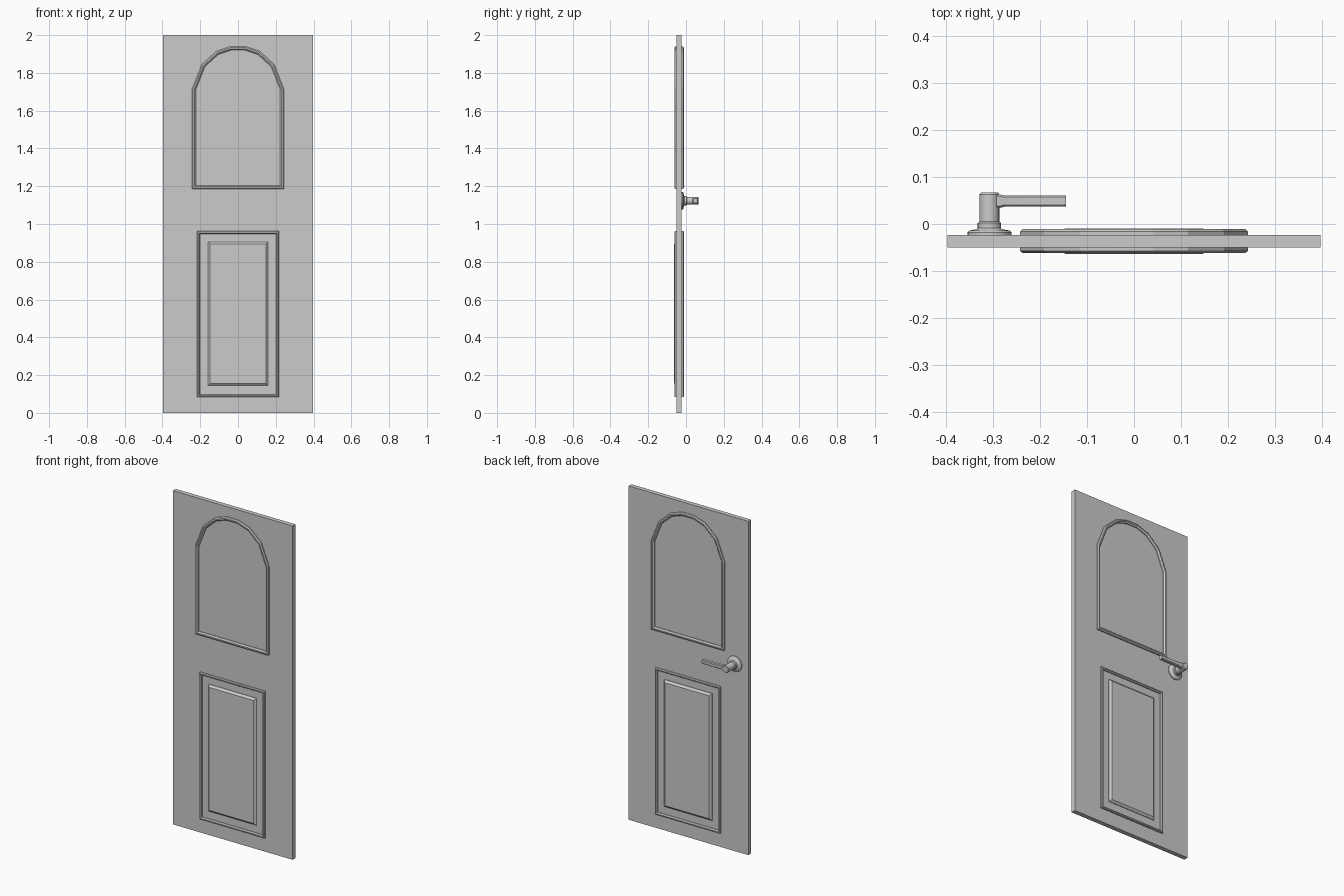
import bpy, bmesh, math
from mathutils import Vector

if "Cube" in bpy.data.objects:
    bpy.data.objects.remove(bpy.data.objects["Cube"])

BACK, FRONT = -0.023, -0.050      # slab faces in y


def finish(name, bm, smooth=False):
    bmesh.ops.remove_doubles(bm, verts=bm.verts, dist=1e-5)
    bmesh.ops.recalc_face_normals(bm, faces=bm.faces)
    me = bpy.data.meshes.new(name)
    bm.to_mesh(me)
    bm.free()
    ob = bpy.data.objects.new(name, me)
    bpy.context.collection.objects.link(ob)
    if smooth:
        bpy.context.view_layer.objects.active = ob
        ob.select_set(True)
        bpy.ops.object.shade_smooth_by_angle(angle=math.radians(35))
        ob.select_set(False)
    return ob


def box(name, x0, x1, y0, y1, z0, z1):
    bm = bmesh.new()
    bmesh.ops.create_cube(bm, size=1)
    for v in bm.verts:
        v.co = Vector(((x0 + x1) / 2 + v.co.x * (x1 - x0),
                       (y0 + y1) / 2 + v.co.y * (y1 - y0),
                       (z0 + z1) / 2 + v.co.z * (z1 - z0)))
    return finish(name, bm)


def inset(pts, d):
    # mitred inset of a counter-clockwise outline
    out = []
    for i, p in enumerate(pts):
        p = Vector(p)
        a = (p - Vector(pts[i - 1])).normalized()
        b = (Vector(pts[(i + 1) % len(pts)]) - p).normalized()
        na, nb = Vector((-a.y, a.x)), Vector((-b.y, b.x))
        out.append(p + (na + nb) * d / (1 + na.dot(nb)))
    return out


def relief(name, pts, profile, cap=False):
    # sweeps (inset, height) profile round an outline on one door face
    for side, y, s in (("front", FRONT, -1), ("back", BACK, 1)):
        bm = bmesh.new()
        rings = [[bm.verts.new((p.x, y + s * h, p.y)) for p in inset(pts, d)]
                 for d, h in profile]
        n = len(pts)
        if not cap:
            rings.append(rings[0])
        for r, q in zip(rings, rings[1:]):
            for i in range(n):
                j = (i + 1) % n
                bm.faces.new((r[i], r[j], q[j], q[i]))
        if cap:
            bm.faces.new(rings[-1])
        finish(f"{name}_{side}", bm)


def rect(w, z0, z1):
    return [(-w, z0), (w, z0), (w, z1), (-w, z1)]


# door slab
box("door_slab", -0.397, 0.397, FRONT, BACK, 0, 2)

# arched upper moulding
right = [(0.243, 1.715), (0.192, 1.845), (0.115, 1.915), (0.04, 1.94)]
arch = [(-0.243, 1.185), (0.243, 1.185)] + right + [(-x, z) for x, z in reversed(right)]
relief("upper_moulding", arch,
       [(0, 0), (0, 0.007), (0.006, 0.012), (0.013, 0.012), (0.02, 0.005), (0.02, 0)])

# lower frame moulding and raised panel
relief("lower_moulding", rect(0.217, 0.083, 0.963),
       [(0, 0), (0, 0.007), (0.004, 0.012), (0.01, 0.012), (0.015, 0.005), (0.015, 0)])
relief("raised_panel", rect(0.159, 0.144, 0.905), [(0, 0), (0, 0.003), (0.012, 0.0135)], cap=True)

# handle rose and stem, turned about the y axis
HX, HZ, SEG = -0.308, 1.123, 24
bm = bmesh.new()
prof = [(0.047, BACK), (0.047, -0.018), (0.043, -0.014), (0.027, -0.011), (0.025, -0.009),
        (0.025, 0.002), (0.021, 0.005), (0.021, 0.063), (0.018, 0.067)]
rings = [[bm.verts.new((HX + r * math.cos(2 * math.pi * i / SEG), y,
                        HZ + r * math.sin(2 * math.pi * i / SEG))) for i in range(SEG)]
         for r, y in prof]
for r, q in zip(rings, rings[1:]):
    for i in range(SEG):
        j = (i + 1) % SEG
        bm.faces.new((r[i], r[j], q[j], q[i]))
bm.faces.new(rings[0])
bm.faces.new(rings[-1])
finish("handle_rose_and_stem", bm, True)

# lever bar, flared where it meets the stem
bm = bmesh.new()
sections = [(-0.300, 0.034, 0.064, 0.015), (-0.287, 0.034, 0.063, 0.015),
            (-0.275, 0.037, 0.061, 0.012), (-0.145, 0.037, 0.061, 0.011)]
rings = []
for x, y0, y1, h in sections:
    c = 0.004
    oct_pts = [(y0 + c, -h), (y1 - c, -h), (y1, -h + c), (y1, h - c),
               (y1 - c, h), (y0 + c, h), (y0, h - c), (y0, -h + c)]
    rings.append([bm.verts.new((x, y, HZ + z)) for y, z in oct_pts])
for r, q in zip(rings, rings[1:]):
    for i in range(8):
        j = (i + 1) % 8
        bm.faces.new((r[i], r[j], q[j], q[i]))
bm.faces.new(rings[0])
bm.faces.new(rings[-1])
finish("handle_lever", bm, True)
